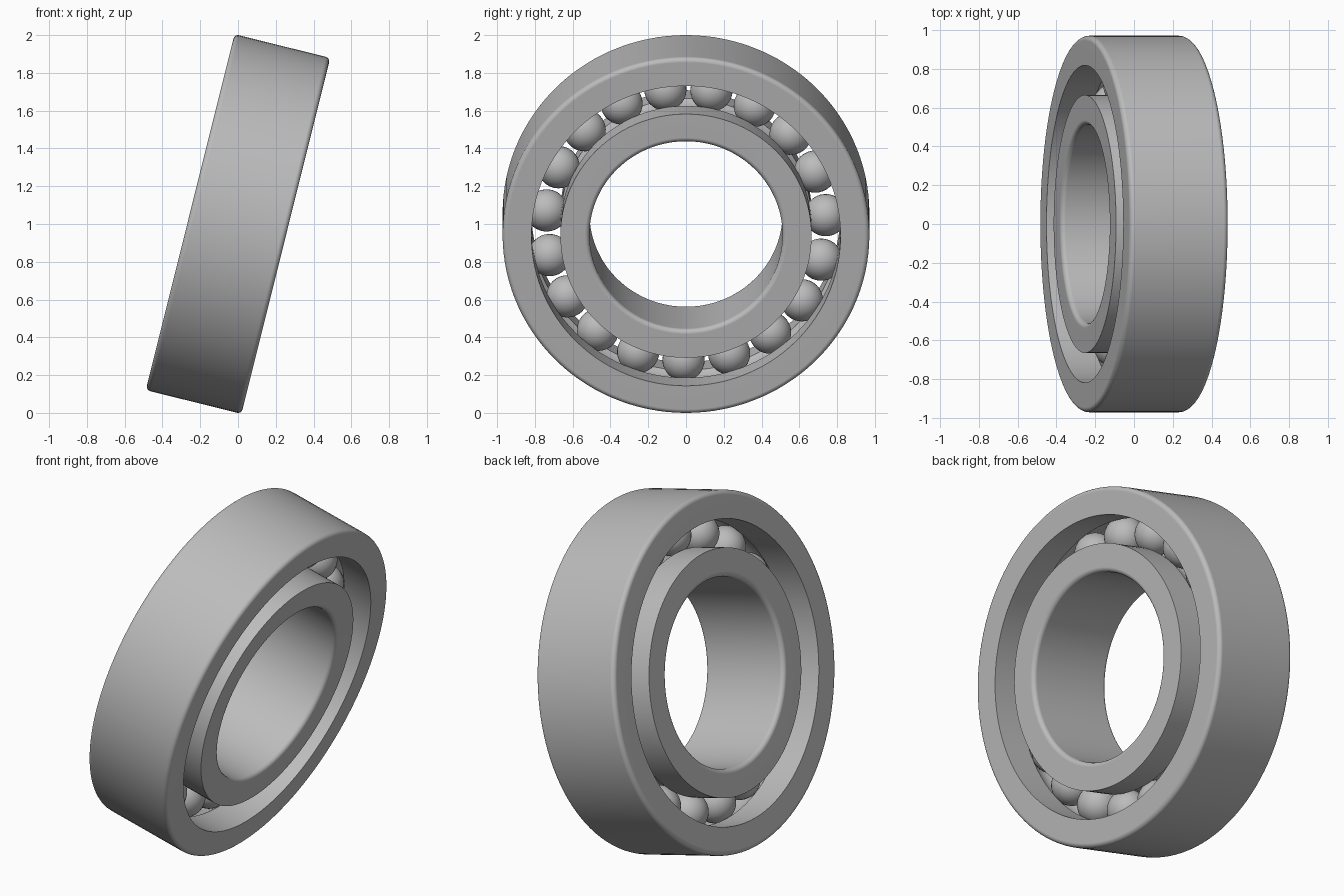
import bpy
import bmesh
from math import sin, cos, acos, pi, radians
from mathutils import Matrix, Vector

if "Cube" in bpy.data.objects:
    bpy.data.objects.remove(bpy.data.objects["Cube"], do_unlink=True)

# Main dimensions
OUTER_R, OUTER_LIP = 0.971, 0.818
INNER_LIP, BORE_R = 0.665, 0.511
HALF_WIDTH, FILLET = 0.261, 0.025
PITCH_R = (OUTER_LIP + INNER_LIP) / 2
BALL_R, GROOVE_R = 0.112, 0.113
BALLS = 19
TILT = radians(14)

steel = bpy.data.materials.new("steel_grey")
steel.use_nodes = True
colour = (0.5, 0.5, 0.5, 1)
steel.diffuse_color = colour
steel.node_tree.nodes["Principled BSDF"].inputs["Base Color"].default_value = colour


def finish(name, bm):
    """Turn a bmesh into a tilted, smooth shaded object."""
    bmesh.ops.recalc_face_normals(bm, faces=bm.faces)
    mesh = bpy.data.meshes.new(name)
    bm.to_mesh(mesh)
    bm.free()
    mesh.materials.append(steel)
    obj = bpy.data.objects.new(name, mesh)
    bpy.context.collection.objects.link(obj)
    obj.location.z = 1
    obj.rotation_euler.y = TILT
    bpy.ops.object.select_all(action='DESELECT')
    obj.select_set(True)
    bpy.context.view_layer.objects.active = obj
    bpy.ops.object.shade_smooth_by_angle(angle=radians(30))
    return obj


def arc(x, r, radius, start, end, steps):
    """Points (axial, radial) along an arc."""
    angles = [start + (end - start) * i / steps for i in range(steps + 1)]
    return [(x + radius * cos(a), r + radius * sin(a)) for a in angles]


def ring(name, plain_r, lip_r, side):
    """Lathe a race; side is 1 for the outer ring and -1 for the inner one."""
    fx, fr = HALF_WIDTH - FILLET, plain_r - side * FILLET
    profile = arc(fx, fr, FILLET, 0, side * pi / 2, 6)
    profile += arc(-fx, fr, FILLET, side * pi / 2, side * pi, 6)
    profile.append((-HALF_WIDTH, lip_r))
    # Ball groove
    half = acos(abs(lip_r - PITCH_R) / GROOVE_R)
    mid = side * pi / 2
    profile += arc(0, PITCH_R, GROOVE_R, mid + side * half, mid - side * half, 12)
    profile.append((HALF_WIDTH, lip_r))

    bm = bmesh.new()
    verts = [bm.verts.new((x, 0, r)) for x, r in profile]
    edges = [bm.edges.new((a, b)) for a, b in zip(verts, verts[1:] + verts[:1])]
    bmesh.ops.spin(bm, geom=verts + edges, cent=(0, 0, 0), axis=(1, 0, 0),
                   angle=2 * pi, steps=120, use_merge=True)
    bmesh.ops.remove_doubles(bm, verts=bm.verts, dist=1e-5)
    obj = finish(name, bm)
    weighted = obj.modifiers.new("flat_face_normals", 'WEIGHTED_NORMAL')
    weighted.keep_sharp = True


ring("outer_ring", OUTER_R, OUTER_LIP, 1)
ring("inner_ring", BORE_R, INNER_LIP, -1)

# Balls spaced evenly around the groove
bm = bmesh.new()
for i in range(BALLS):
    turn = Matrix.Rotation(2 * pi * i / BALLS - radians(1), 4, 'X')
    place = turn @ Matrix.Translation(Vector((0, 0, -PITCH_R)))
    bmesh.ops.create_uvsphere(bm, u_segments=32, v_segments=16,
                              radius=BALL_R, matrix=place)
finish("balls", bm)
